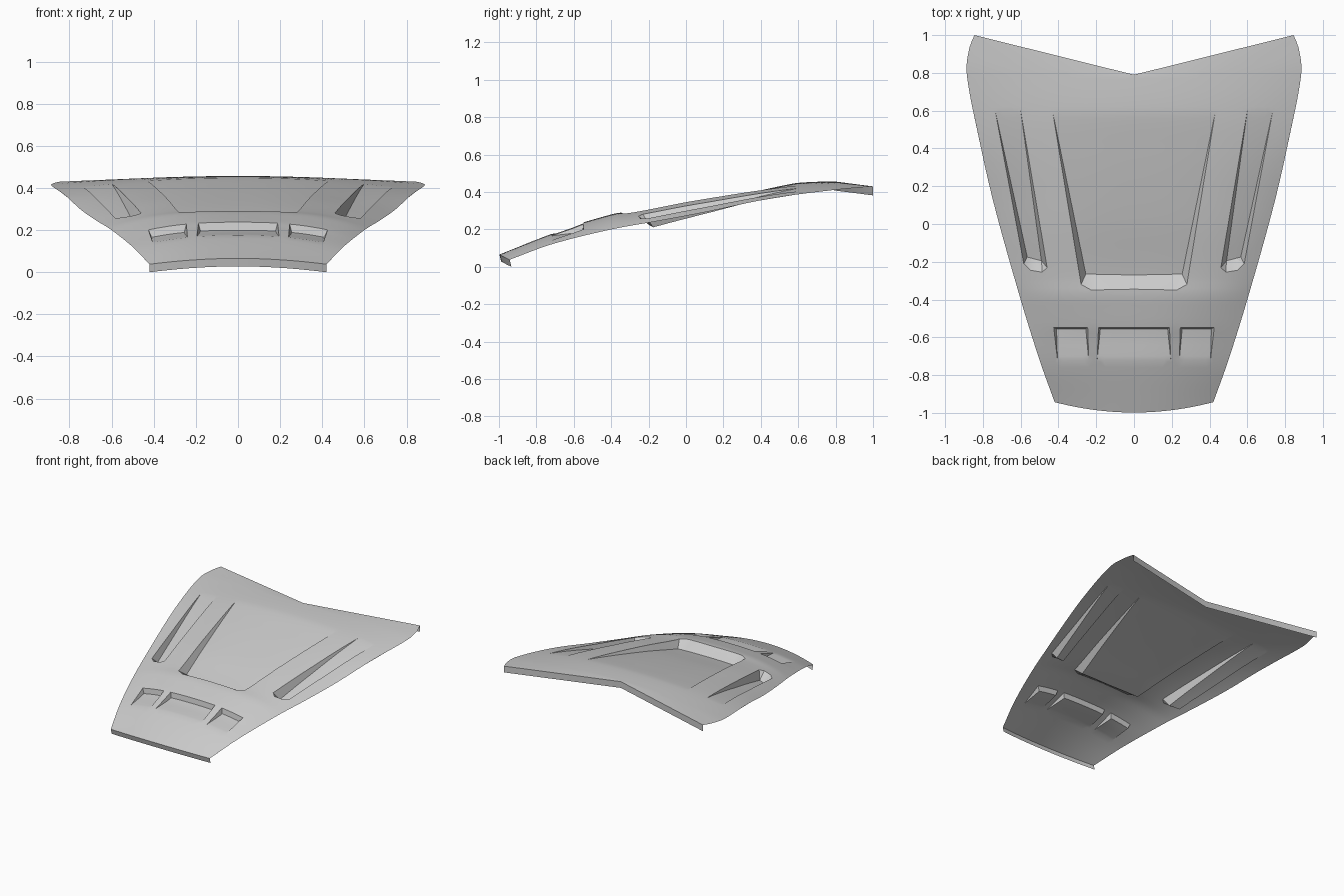
import bpy, bmesh, math
from mathutils import Vector
from mathutils.geometry import delaunay_2d_cdt

if "Cube" in bpy.data.objects:
    bpy.data.objects.remove(bpy.data.objects["Cube"])


def curve(pts):
    """Smooth interpolating function through (t, value) points."""
    def slope(i):
        a, b = pts[max(i - 1, 0)], pts[min(i + 1, len(pts) - 1)]
        return (b[1] - a[1]) / (b[0] - a[0])

    def f(t):
        i = 0
        while i < len(pts) - 2 and t > pts[i + 1][0]:
            i += 1
        (t0, v0), (t1, v1) = pts[i], pts[i + 1]
        h = t1 - t0
        s = min(max((t - t0) / h, 0), 1)
        return ((1 + 2 * s) * (1 - s) ** 2 * v0 + s * (1 - s) ** 2 * h * slope(i)
                + s * s * (3 - 2 * s) * v1 + s * s * (s - 1) * h * slope(i + 1))
    return f


# Panel shape: half width, centre height, side-edge height, rear and front edges
width = curve([(-1, .398), (-.943, .42), (-.72, .50), (-.4, .60), (.1, .74), (.45, .82),
               (.8, .886), (.93, .872), (1, .845)])
centre = curve([(-1, .065), (-.9, .105), (-.8, .145), (-.7, .183), (-.6, .217), (-.55, .237),
                (-.45, .266), (-.37, .287), (-.3, .294), (-.2, .312), (0, .354), (.2, .39),
                (.4, .422), (.6, .449), (.8, .457), (1, .455)])
side = curve([(-1, .018), (-.943, .038), (-.72, .12), (-.4, .20), (-.15, .245), (.1, .292),
              (.45, .365), (.8, .412), (1, .43)])
rear = curve([(0, .79), (.3, .81), (.6, .858), (.7, .89), (.8, .945), (.845, 1)])
power = curve([(-1, 2), (-.6, 2.4), (-.25, 3.2), (.2, 2.6), (.6, 2.1), (1, 2)])


def front(x):
    return -.998 + .055 * (x / .42) ** 2


def height(x, y):
    t = min(abs(x) / width(y), 1)
    return centre(y) - (centre(y) - side(y)) * t ** power(y)


# Recesses: lip outline, floor outline (first edge shared, depth fades to zero there), depth
recesses = [
    ([(0, .59), (.43, .59), (.28, -.32), (.255, -.35), (0, -.345)],
     [(0, .59), (.43, .59), (.255, -.265), (0, -.27)], .058),
    ([(.6, .6), (.735, .6), (.578, -.24), (.455, -.26)],
     [(.6, .6), (.735, .6), (.565, -.175), (.49, -.195)], .06),
    ([(0, -.72), (.195, -.72), (.188, -.548), (0, -.548)],
     [(0, -.72), (.195, -.72), (.178, -.555), (0, -.555)], .036),
    ([(.24, -.72), (.405, -.72), (.425, -.548), (.245, -.548)],
     [(.24, -.72), (.405, -.72), (.41, -.555), (.255, -.555)], .036),
]


def inside(p, poly):
    hit = False
    for a, b in zip(poly, poly[1:] + poly[:1]):
        if (a[1] > p[1]) != (b[1] > p[1]):
            if p[0] < a[0] + (p[1] - a[1]) * (b[0] - a[0]) / (b[1] - a[1]):
                hit = not hit
    return hit


def floor_depth(y, rec):
    y0, yf = rec[1][0][1], rec[1][2][1]
    return rec[2] * max(0, (y - y0) / (yf - y0))


pts, drop, edges = [], [], []


def add_line(line, rec=None, step=.03):
    """Add a constrained polyline, subdivided to short segments."""
    prev = None
    for k, (a, b) in enumerate(zip(line, line[1:])):
        a, b = Vector(a), Vector(b)
        n = max(1, round((b - a).length / step))
        for i in range(0 if k == 0 else 1, n + 1):
            p = a.lerp(b, i / n)
            pts.append(p)
            drop.append(floor_depth(p.y, rec) if rec else 0)
            if prev is not None:
                edges.append((prev, len(pts) - 1))
            prev = len(pts) - 1


# Half-panel outline: front edge, side, rear edge, centre line
N = 14
outline = [(.42 * i / N, front(.42 * i / N)) for i in range(N + 1)]
outline += [(width(y), y) for y in (-.943 + 1.943 * i / 60 for i in range(1, 60))]
outline += [(.845 * i / 28, rear(.845 * i / 28)) for i in range(28, -1, -1)]
add_line(outline, step=1)
edges.append((len(pts) - 1, 0))
for rec in recesses:
    lip, floor, _ = rec
    closed = lip[0][0] > 0
    add_line(lip + lip[:1] if closed else lip)
    add_line(floor[1:] + floor[:1] if closed else floor[1:], rec)

# Interior points, kept clear of the feature lines
fixed = list(pts)
G = .03
for i in range(30):
    for j in range(68):
        x, y = i * G, -1 + j * G
        if x > width(y) - .012 or x > .84 or y > rear(x) - .012 or y < front(x) + .012:
            continue
        if any((q - Vector((x, y))).length_squared < .0003 for q in fixed):
            continue
        d, p = 0, (x + 1e-4, y)
        for rec in recesses:
            if inside(p, rec[1]):
                d = floor_depth(y, rec)
            elif inside(p, rec[0]):
                d = None
        if d is not None:
            pts.append(Vector((x, y)))
            drop.append(d)

out_v, _, out_f, orig, _, _ = delaunay_2d_cdt(pts, edges, [], 1, 1e-5, True)

# Hood skin
bm = bmesh.new()
verts = []
for p, o in zip(out_v, orig):
    d = drop[o[0]] if o else 0
    verts.append(bm.verts.new((p.x, p.y, height(p.x, p.y) - d)))
for f in out_f:
    bm.faces.new([verts[i] for i in f])


# Folded flanges along the rear and front edges
def flange(on_edge, shift):
    es = [e for e in bm.edges if e.is_boundary and all(on_edge(v.co) for v in e.verts)]
    new = bmesh.ops.extrude_edge_only(bm, edges=es)["geom"]
    bmesh.ops.translate(bm, vec=shift, verts=[g for g in new if isinstance(g, bmesh.types.BMVert)])


flange(lambda c: c.y > .7 and c.y > rear(c.x) - .003, (0, 0, -.048))
flange(lambda c: c.y < -.9 and c.y < front(c.x) + .003, (0, .01, -.038))

bmesh.ops.recalc_face_normals(bm, faces=bm.faces)
if sum(f.normal.z * f.calc_area() for f in bm.faces) < 0:
    bmesh.ops.reverse_faces(bm, faces=bm.faces)
mesh = bpy.data.meshes.new("vented_hood")
bm.to_mesh(mesh)
bm.free()

hood = bpy.data.objects.new("vented_hood", mesh)
bpy.context.collection.objects.link(hood)
bpy.context.view_layer.objects.active = hood
hood.select_set(True)
bpy.ops.object.shade_smooth_by_angle(angle=math.radians(25))
mirror = hood.modifiers.new("mirror", 'MIRROR')
mirror.use_axis[0] = True
mirror.merge_threshold = .0005
